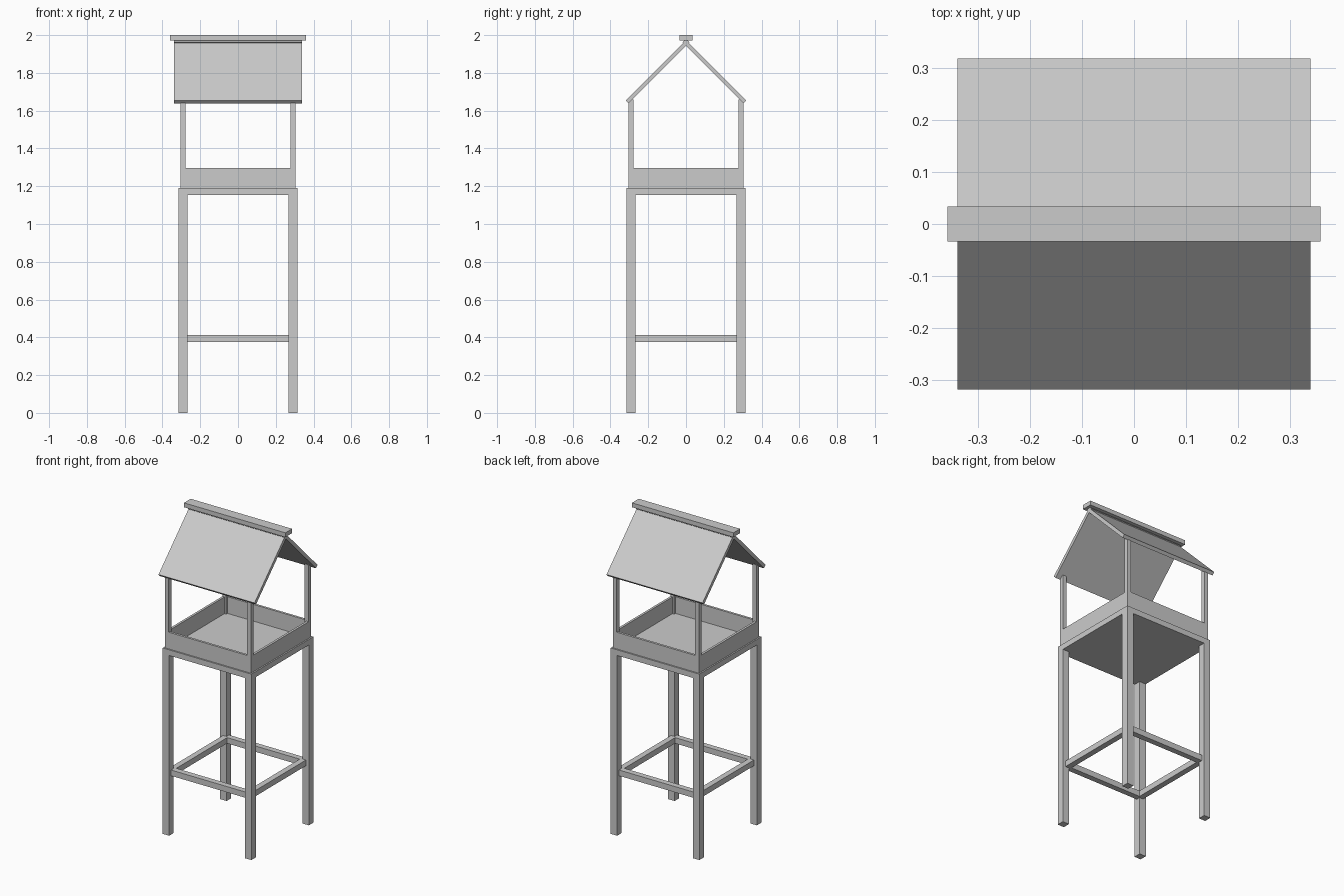
import bpy
import math
from mathutils import Vector

cube = bpy.data.objects.get("Cube")
if cube:
    bpy.data.objects.remove(cube, do_unlink=True)

# Single plain grey
grey = bpy.data.materials.new("plain_grey")
grey.use_nodes = True
colour = (0.6, 0.6, 0.6, 1)
grey.diffuse_color = colour
grey.node_tree.nodes["Principled BSDF"].inputs["Base Color"].default_value = colour


def box(name, low, high, tilt=0):
    """Box between two corners, optionally tilted about x through its centre."""
    low, high = Vector(low), Vector(high)
    bpy.ops.mesh.primitive_cube_add(size=1, location=(low + high) / 2, rotation=(tilt, 0, 0))
    obj = bpy.context.object
    obj.name = name
    obj.scale = high - low
    obj.data.materials.append(grey)
    return obj


LEG = 0.314       # outer face of the legs
TRAY = 0.305      # outer face of the tray
DECK = 1.19       # top of the stand
RIM = 1.297       # top of the tray walls

# Legs and roof posts at the four corners
for sx, side in ((-1, "right"), (1, "left")):
    for sy, end in ((-1, "front"), (1, "back")):
        for part, outer, width, z0, z1 in (("leg", LEG, 0.046, 0, DECK),
                                           ("roof_post", TRAY, 0.027, DECK, 1.66)):
            c = outer - width / 2
            h = width / 2
            box(f"{end}_{side}_{part}", (sx * c - h, sy * c - h, z0), (sx * c + h, sy * c + h, z1))

# Platform under the tray
box("platform", (-LEG, -LEG, 1.154), (LEG, LEG, DECK))

# Tray walls and lower stretchers on all four sides
for part, outer, width, z0, z1 in (("tray_wall", TRAY, 0.015, DECK, RIM),
                                   ("stretcher", 0.294, 0.037, 0.376, 0.413)):
    for s, end, side in ((-1, "front", "right"), (1, "back", "left")):
        a, b = sorted((s * outer, s * (outer - width)))
        box(f"{end}_{part}", (-outer, a, z0), (outer, b, z1))
        inner = outer - width
        box(f"{side}_{part}", (a, -inner, z0), (b, inner, z1))

# Two roof panels that cross just under the ridge
EAVE_Y, EAVE_Z, OVERLAP, THICK = 0.311, 1.647, 0.012, 0.022
run = EAVE_Y + OVERLAP
half = run / math.sqrt(2)
for s, end in ((-1, "front"), (1, "back")):
    cy = s * (EAVE_Y - run / 2)
    cz = EAVE_Z + run / 2
    box(f"{end}_roof_panel", (-0.34, cy - half, cz - THICK / 2),
        (0.34, cy + half, cz + THICK / 2), -s * math.pi / 4)

# Ridge cap
box("ridge_cap", (-0.359, -0.034, 1.972), (0.359, 0.034, 2.0))
